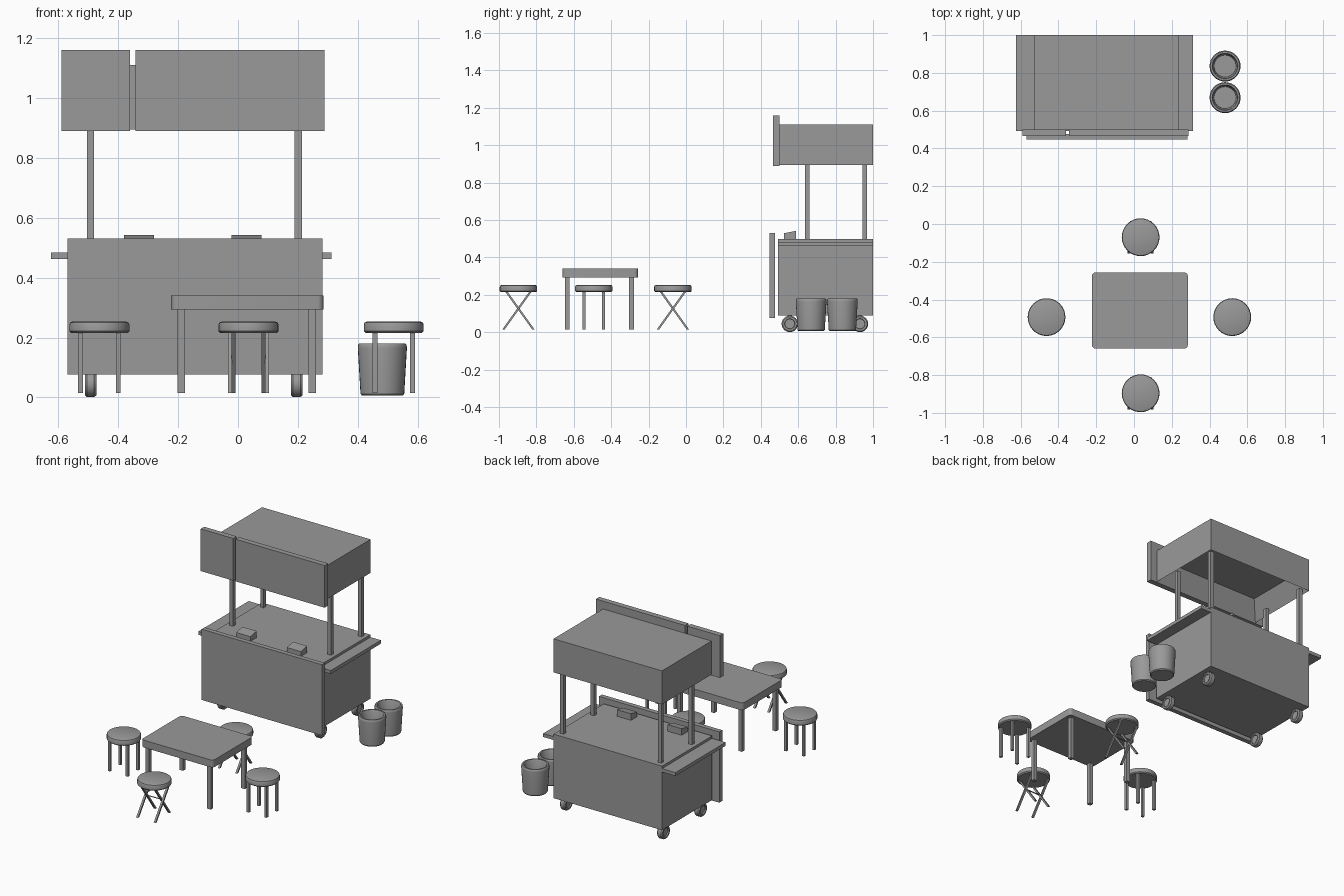
import bpy, bmesh, math
from mathutils import Vector

if "Cube" in bpy.data.objects:
    bpy.data.objects.remove(bpy.data.objects["Cube"], do_unlink=True)

grey = bpy.data.materials.new("plain grey")
grey.use_nodes = True
grey.diffuse_color = (0.32, 0.32, 0.32, 1)
grey.node_tree.nodes["Principled BSDF"].inputs["Base Color"].default_value = grey.diffuse_color


def finish(name, bm, smooth=False):
    bmesh.ops.recalc_face_normals(bm, faces=bm.faces)
    mesh = bpy.data.meshes.new(name)
    bm.to_mesh(mesh)
    bm.free()
    mesh.materials.append(grey)
    obj = bpy.data.objects.new(name, mesh)
    bpy.context.collection.objects.link(obj)
    if smooth:
        bpy.ops.object.select_all(action="DESELECT")
        obj.select_set(True)
        bpy.context.view_layer.objects.active = obj
        bpy.ops.object.shade_smooth_by_angle(angle=math.radians(35))
    return obj


def box_mesh(x, y, z):
    bm = bmesh.new()
    bmesh.ops.create_cube(bm, size=1)
    for v in bm.verts:
        v.co = [r[0] if c < 0 else r[1] for c, r in zip(v.co, (x, y, z))]
    return bm


def box(name, x, y, z):
    return finish(name, box_mesh(x, y, z))


def bar(name, a, b, width):
    """Square bar from a to b, cut level at both ends."""
    bm = box_mesh((-width / 2, width / 2), (-width / 2, width / 2), (0, 1))
    a, b = Vector(a), Vector(b)
    for v in bm.verts:
        v.co = Vector((v.co.x, v.co.y, 0)) + a.lerp(b, v.co.z)
    return finish(name, bm)


def lathe(name, profile, centre, axis="Z", steps=32):
    """Spin (radius, height) points round an axis through the centre."""
    bm = bmesh.new()
    verts = [bm.verts.new((r, 0, h)) for r, h in profile]
    edges = [bm.edges.new(pair) for pair in zip(verts, verts[1:])]
    bmesh.ops.spin(bm, geom=verts + edges, cent=(0, 0, 0), axis=(0, 0, 1),
                   angle=math.tau, steps=steps, use_duplicate=False)
    bmesh.ops.remove_doubles(bm, verts=bm.verts, dist=0.0001)
    for v in bm.verts:
        x, y, z = v.co
        v.co = Vector((z, x, y) if axis == "X" else (x, y, z)) + Vector(centre)
    return finish(name, bm, True)


# Cart body, side shelves and front board
LEFT, RIGHT, FRONT, BACK = -0.53, 0.238, 0.492, 1.0
box("cart_body", (LEFT, RIGHT), (FRONT, BACK), (0.09, 0.50))
box("shelf_right", (-0.625, LEFT), (FRONT, BACK), (0.462, 0.484))
box("shelf_left", (RIGHT, 0.312), (FRONT, BACK), (0.462, 0.484))
box("front_board", (-0.57, 0.282), (0.447, 0.477), (0.077, 0.53))

# Sloped holders on the counter
for i, x in enumerate((-0.38, -0.022)):
    bm = box_mesh((x, x + 0.1), (0.525, 0.588), (0.5, 0.542))
    for v in bm.verts:
        if v.co.z > 0.52 and v.co.y < 0.55:
            v.co.z = 0.53
    finish(f"counter_holder_{i}", bm)

# Posts
for x in (-0.492, 0.201):
    for y in (0.648, 0.957):
        bar("roof_post", (x, y, 0.5), (x, y, 0.91), 0.024)

# Roof with a recess underneath
bm = box_mesh((LEFT, RIGHT), (0.5, BACK), (0.895, 1.11))
under = [f for f in bm.faces if f.calc_center_median().z < 0.9]
bmesh.ops.inset_region(bm, faces=under, thickness=0.08)
bmesh.ops.translate(bm, verts=under[0].verts, vec=(0, 0, 0.12))
finish("roof", bm)

# Sign boards with a slim joining strip
box("sign_small", (-0.59, -0.36), (0.465, 0.5), (0.89, 1.16))
box("sign_large", (-0.343, 0.288), (0.465, 0.5), (0.89, 1.16))

# Wheels with recessed hubs
wheel = [(0, -0.012), (0.026, -0.012), (0.028, -0.019), (0.038, -0.019), (0.044, -0.012)]
wheel += [(r, -h) for r, h in reversed(wheel)]
for x in (-0.492, 0.196):
    for y in (0.555, 0.93):
        lathe("cart_wheel", wheel, (x, y, 0.045), "X", 24)
        box("wheel_mount", (x - 0.012, x + 0.012), (y - 0.012, y + 0.012), (0.06, 0.091))

# Bins
bin_profile = [(0, 0.006), (0.068, 0.006), (0.073, 0.012), (0.082, 0.165), (0.081, 0.175),
               (0.077, 0.18), (0.068, 0.18), (0.064, 0.174), (0.058, 0.08), (0, 0.08)]
for y in (0.669, 0.836):
    lathe("bin", bin_profile, (0.482, y, 0))

# Table
bm = box_mesh((-0.223, 0.285), (-0.66, -0.256), (0.293, 0.34))
upright = [e for e in bm.edges if abs(e.verts[0].co.z - e.verts[1].co.z) > 0.01]
bmesh.ops.bevel(bm, geom=upright, offset=0.02, segments=4, profile=0.5, affect="EDGES")
finish("table_top", bm, True)
for x in (-0.189, 0.248):
    for y in (-0.635, -0.291):
        bar("table_leg", (x, y, 0.015), (x, y, 0.295), 0.025)

# Stools
seat = [(0, 0.215), (0.094, 0.215), (0.1, 0.221), (0.1, 0.243), (0.097, 0.25), (0.09, 0.253), (0, 0.253)]
for x, y in ((-0.463, -0.493), (0.52, -0.493)):
    lathe("stool_seat", seat, (x, y, 0))
    for dx in (-0.063, 0.063):
        for dy in (-0.053, 0.053):
            bar("stool_leg", (x + dx, y + dy, 0.015), (x + dx, y + dy, 0.218), 0.016)
for y in (-0.07, -0.896):
    lathe("folding_stool_seat", seat, (0.035, y, 0))
    for side in (-1, 1):
        for shift, slant in ((0.062, 1), (0.05, -1)):
            x = 0.035 + side * shift
            bar("folding_stool_leg", (x, y - slant * 0.08, 0.015), (x, y + slant * 0.065, 0.218), 0.013)
    bar("folding_stool_rod", (-0.027, y, 0.128), (0.097, y, 0.129), 0.012)
